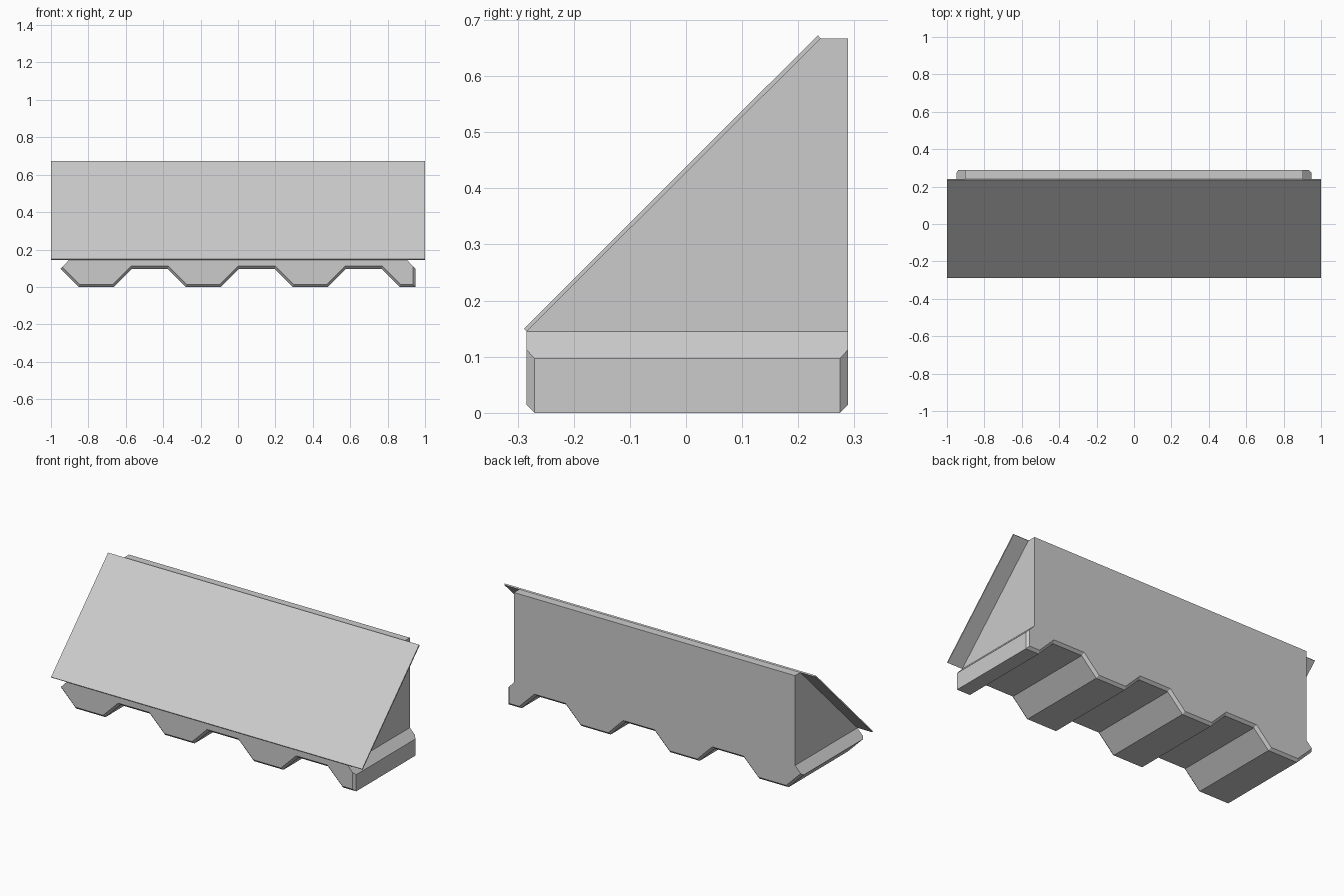
import bpy, bmesh
from mathutils import Vector
from mathutils.geometry import intersect_line_line_2d as _unused, normal

if "Cube" in bpy.data.objects:
    bpy.data.objects.remove(bpy.data.objects["Cube"])


def loft(name, rings):
    """Closed solid through a list of matching vertex rings, capped at both ends."""
    bm = bmesh.new()
    loops = [[bm.verts.new(p) for p in ring] for ring in rings]
    n = len(loops[0])
    for a, b in zip(loops, loops[1:]):
        for i in range(n):
            j = (i + 1) % n
            bm.faces.new((a[i], a[j], b[j], b[i]))
    bm.faces.new(loops[0])
    bm.faces.new(loops[-1])
    bmesh.ops.recalc_face_normals(bm, faces=bm.faces)
    mesh = bpy.data.meshes.new(name)
    bm.to_mesh(mesh)
    bm.free()
    obj = bpy.data.objects.new(name, mesh)
    bpy.context.collection.objects.link(obj)
    return obj


def prism_x(name, profile, half):
    """Extrude a (y, z) profile along x."""
    return loft(name, [[(x, y, z) for y, z in profile] for x in (-half, half)])


def inset(profile, dists):
    """Move each edge of a counter-clockwise outline inward by its own distance."""
    pts = [Vector(p) for p in profile]
    n = len(pts)
    lines = []
    for i in range(n):
        d = (pts[(i + 1) % n] - pts[i]).normalized()
        lines.append((pts[i] + Vector((-d.y, d.x)) * dists[i], d))
    out = []
    for i in range(n):
        (p, d), (q, e) = lines[i - 1], lines[i]
        t = (q - p).cross(e) / d.cross(e)
        out.append(p + d * t)
    return out


FRONT, BACK = -0.284, 0.2885
LEDGE, TOP = 0.145, 0.667
STEP, FLAT, BEVEL = 0.097, 0.189, 0.0143
END, SHOULDER = 0.949, 0.903

# Base: corrugated underside with bevelled front and back lower edges
outline = []
x = -END
for k in range(4):
    outline += [(x, STEP), (x + STEP, 0)]
    if k < 3:
        outline += [(x + STEP + FLAT, 0), (x + 2 * STEP + FLAT, STEP)]
    x += 2 * (STEP + FLAT)
outline += [(END, 0), (END, STEP), (SHOULDER, LEDGE), (-SHOULDER, LEDGE)]
small = inset(outline, [BEVEL] * (len(outline) - 3) + [0] * 3)
layers = [(small, FRONT), (outline, FRONT + BEVEL),
          (outline, BACK - BEVEL), (small, BACK)]
loft("corrugated_base", [[(px, y, pz) for px, pz in prof] for prof, y in layers])

# Wedge body
prism_x("wedge_body", [(FRONT, LEDGE), (BACK, LEDGE), (BACK, TOP), (0.24, TOP)], SHOULDER)

# Thin sloped panel overhanging both ends
prism_x("sloped_panel", [(-0.2885, 0.15), (FRONT, LEDGE), (0.24, TOP), (0.235, 0.673)], 1.0)
